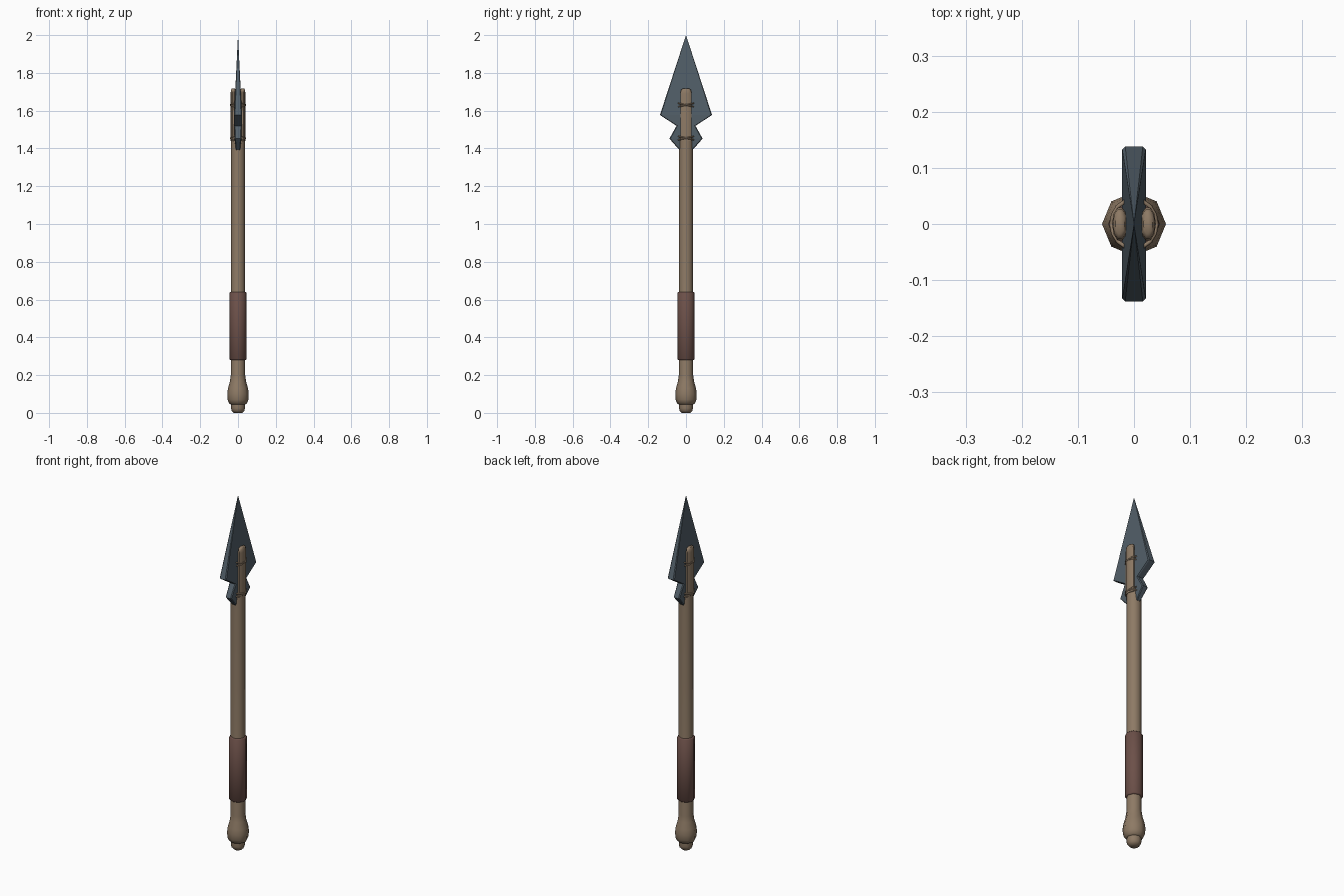
import bpy, bmesh
from math import cos, sin, pi, radians

cube = bpy.data.objects.get("Cube")
if cube:
    bpy.data.objects.remove(cube)


def material(name, rgb):
    m = bpy.data.materials.new(name)
    m.use_nodes = True
    m.diffuse_color = (*rgb, 1)
    m.node_tree.nodes["Principled BSDF"].inputs["Base Color"].default_value = (*rgb, 1)
    return m


wood = material("wood", (0.27, 0.195, 0.13))
leather = material("leather", (0.15, 0.08, 0.066))
steel = material("dark steel", (0.085, 0.115, 0.14))


def finish(bm, name, mat, angle=None):
    bmesh.ops.recalc_face_normals(bm, faces=bm.faces)
    me = bpy.data.meshes.new(name)
    bm.to_mesh(me)
    bm.free()
    me.materials.append(mat)
    ob = bpy.data.objects.new(name, me)
    bpy.context.collection.objects.link(ob)
    if angle:
        bpy.ops.object.select_all(action='DESELECT')
        ob.select_set(True)
        bpy.context.view_layer.objects.active = ob
        bpy.ops.object.shade_smooth_by_angle(angle=radians(angle))
    return ob


def lathe(name, profile, mat, sides=8, sx=1, sy=1, x=0):
    """Stack of capped rings from (radius, height) pairs."""
    bm = bmesh.new()
    rings = [[bm.verts.new((x + sx * r * cos(2 * pi * i / sides),
                            sy * r * sin(2 * pi * i / sides), z))
              for i in range(sides)] for r, z in profile]
    for a, b in zip(rings, rings[1:]):
        for i in range(sides):
            j = (i + 1) % sides
            bm.faces.new((a[i], a[j], b[j], b[i]))
    bm.faces.new(rings[0])
    bm.faces.new(rings[-1])
    return finish(bm, name, mat, 55)


# Shaft with its turned pommel
lathe("shaft", [(0.022, 0), (0.034, 0.012), (0.037, 0.025), (0.037, 0.045),
                (0.047, 0.05), (0.055, 0.07), (0.057, 0.1), (0.053, 0.13),
                (0.043, 0.165), (0.038, 0.2), (0.038, 1.47)], wood)

# Leather grip
lathe("grip", [(0.041, 0.28), (0.046, 0.285), (0.046, 0.635), (0.041, 0.64)], leather)

# Two prongs clamping the blade
for side, x in (("left", 0.025), ("right", -0.025)):
    lathe(side + "_prong", [(1, 1.44), (1, 1.69), (0.9, 1.71), (0.6, 1.717)],
          wood, 10, 0.014, 0.031, x)

# Blade: (half width, height, half thickness) from barbs down to the tang
levels = [(0.138, 1.577, 0.021), (0.05, 1.52, 0.02),
          (0.088, 1.452, 0.018), (0.035, 1.392, 0.011)]
bm = bmesh.new()
tip = bm.verts.new((0, 0, 2))


def row(w, z, t):
    pts = [(t, w - 0.005), (t * 0.75, w), (-t * 0.75, w), (-t, w - 0.005)]
    pts += [(-px, -py) for px, py in pts]
    return [bm.verts.new((px, py, z)) for px, py in pts]


rows = [row(*lv) for lv in levels]
for i in range(8):
    j = (i + 1) % 8
    bm.faces.new((tip, rows[0][i], rows[0][j]))
    for a, b in zip(rows, rows[1:]):
        bm.faces.new((a[i], a[j], b[j], b[i]))
bm.faces.new(rows[-1])
finish(bm, "blade", steel)

# Crossed cords binding the prongs to the blade
for level, z0 in (("upper", 1.63), ("lower", 1.455)):
    for n, tilt in enumerate((0.22, -0.22)):
        bm = bmesh.new()
        loops = []
        for i in range(16):
            a = 2 * pi * i / 16
            ring = []
            for k in range(5):
                c = 2 * pi * k / 5
                r = 0.004 * cos(c)
                y = (0.044 + r) * sin(a)
                ring.append(bm.verts.new(((0.04 + r) * cos(a), y,
                                          z0 + tilt * y + 0.004 * sin(c))))
            loops.append(ring)
        for i in range(16):
            p, q = loops[i], loops[(i + 1) % 16]
            for k in range(5):
                m = (k + 1) % 5
                bm.faces.new((p[k], p[m], q[m], q[k]))
        finish(bm, f"{level}_cord_{n + 1}", wood, 80)
